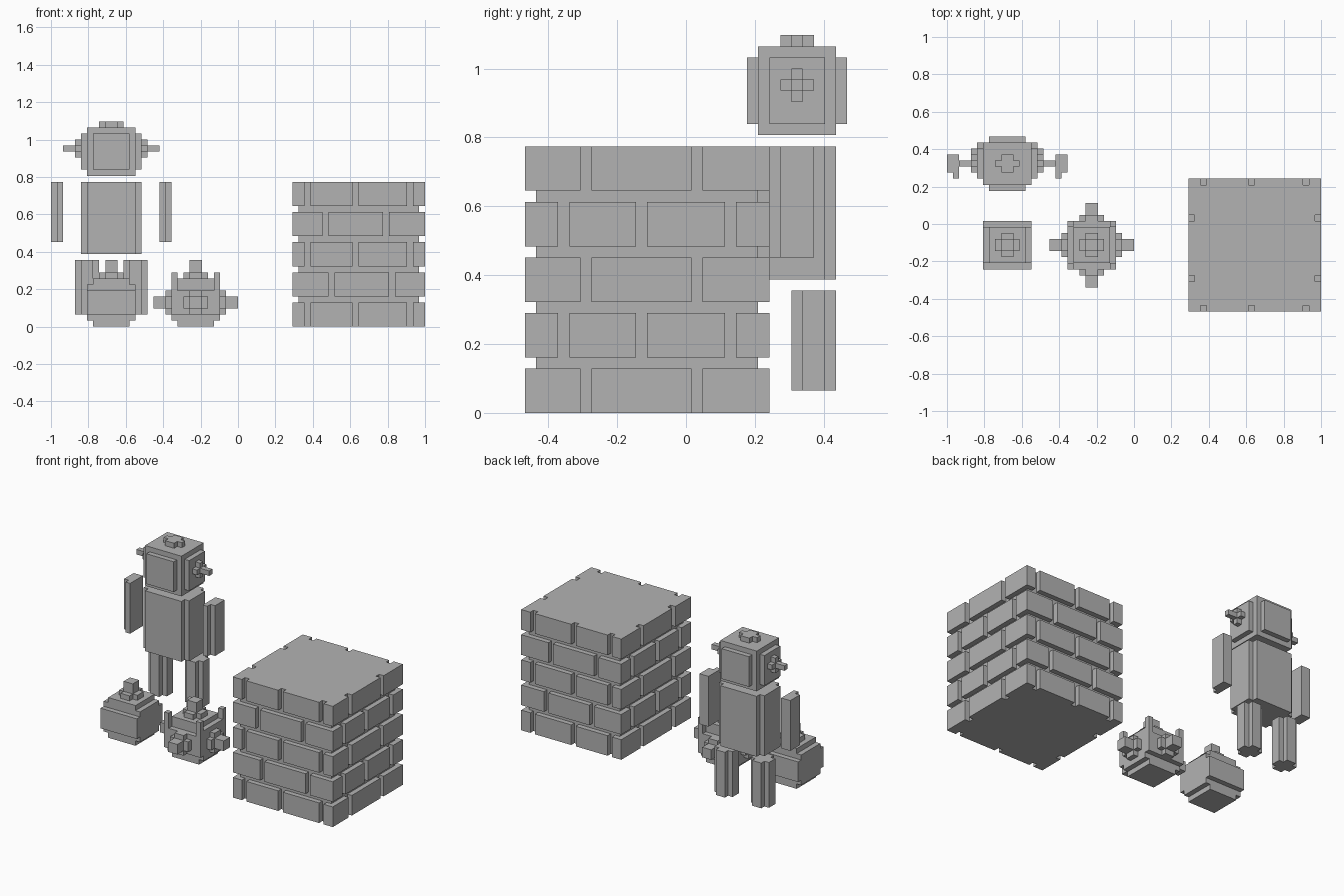
import bpy, bmesh
from mathutils import Vector

if "Cube" in bpy.data.objects:
    bpy.data.objects.remove(bpy.data.objects["Cube"], do_unlink=True)

U = 2 / 62                      # size of one cell
ORIGIN = Vector((31, 14.5, 0))  # grid centre

grey = bpy.data.materials.new("plain_grey")
grey.use_nodes = True
grey.diffuse_color = (0.45, 0.45, 0.45, 1)
grey.node_tree.nodes["Principled BSDF"].inputs["Base Color"].default_value = grey.diffuse_color


def box(x, y, z):
    """Cells of a box, each argument a (start, end) pair."""
    return {(i, j, k) for i in range(*x) for j in range(*y) for k in range(*z)}


def around(cx, cy, hx, hy, z):
    return box((cx - hx, cx + hx), (cy - hy, cy + hy), z)


def build(name, cells):
    """Skin a set of cells with its outer faces only."""
    bm = bmesh.new()
    for c in cells:
        for axis in range(3):
            for side in (0, 1):
                n = list(c)
                n[axis] += 2 * side - 1
                if tuple(n) in cells:
                    continue
                a, b = (axis + 1) % 3, (axis + 2) % 3
                quad = []
                for da, db in ((0, 0), (1, 0), (1, 1), (0, 1)):
                    p = Vector(c)
                    p[axis] += side
                    p[a] += da
                    p[b] += db
                    quad.append(bm.verts.new((p - ORIGIN) * U))
                bm.faces.new(quad if side else quad[::-1])
    bmesh.ops.remove_doubles(bm, verts=bm.verts, dist=U * 0.01)
    bmesh.ops.dissolve_limit(bm, angle_limit=0.01, verts=bm.verts, edges=bm.edges)
    mesh = bpy.data.meshes.new(name)
    bm.to_mesh(mesh)
    bm.free()
    mesh.materials.append(grey)
    obj = bpy.data.objects.new(name, mesh)
    bpy.context.collection.objects.link(obj)
    return obj


# Brick block: a mortar core with five courses of raised bricks
brick = box((41, 61), (1, 21), (0, 24))
x_gaps = [(42, 50, 59), (46, 56), (42, 50, 59), (45, 55), (42, 50, 59)]
for row, gaps in enumerate(x_gaps):
    y_gaps = (3, 10, 18) if row % 2 else (5, 15)
    z = (row * 5, row * 5 + 4)
    course = box((40, 62), (0, 22), z)
    for g in gaps:
        course -= box((g, g + 1), (0, 1), z) | box((g, g + 1), (21, 22), z)
    for g in y_gaps:
        course -= box((40, 41), (g, g + 1), z) | box((61, 62), (g, g + 1), z)
    brick |= course
# recessed joints between courses
for row in range(4):
    z = (row * 5 + 4, row * 5 + 5)
    brick -= box((40, 62), (0, 22), z) - box((41, 61), (1, 21), z)
build("brick_block", brick)

# Figure: head with a cap and two ear studs
head = box((6, 14), (21, 28), (25, 33))
head |= box((7, 13), (20, 29), (26, 32))
head |= box((5, 15), (22, 27), (26, 32))
head |= box((8, 12), (24, 25), (33, 34)) | box((9, 11), (23, 26), (33, 34))
for plate, stem in (((4, 5), (2, 4)), ((15, 16), (16, 18))):
    head |= box(plate, (24, 25), (28, 31)) | box(plate, (23, 26), (29, 30))
    head |= box(stem, (24, 25), (29, 30))
build("head", head)

# Figure: body with notched corners
build("torso", box((6, 14), (21, 28), (12, 24)) | box((5, 15), (22, 27), (12, 24)))

# Figure: separate arms and legs
for name, outer, inner, leg_x in (("right", 0, 1, 6), ("left", 19, 18, 14)):
    arm = box((outer, outer + 1), (23, 26), (14, 24))
    arm |= box((inner, inner + 1), (22, 26), (14, 24))
    build(name + "_arm", arm)
    leg = around(leg_x, 26, 2, 1, (2, 11)) | around(leg_x, 26, 1, 2, (2, 11))
    build(name + "_leg", leg)


def round_body(cx, cy):
    """Stepped ball with a stalk on top."""
    cells = around(cx, cy, 3, 3, (0, 8))
    cells |= around(cx, cy, 4, 3, (1, 7)) | around(cx, cy, 4, 4, (2, 6))
    cells |= around(cx, cy, 2, 1, (8, 9)) | around(cx, cy, 1, 2, (8, 9))
    return cells | around(cx, cy, 1, 1, (9, 11))


build("round_gourd", round_body(10, 11))

# Spiked ball: the same body with side spikes and corner studs
CX, CY = 24, 11
spiky = round_body(CX, CY)
for s in (-1, 1):
    plate = sorted((4 * s, 5 * s))
    stem = sorted((5 * s, 7 * s))
    for a, h, z in ((plate, 2, (3, 5)), (plate, 1, (2, 6)), (stem, 1, (3, 5))):
        spiky |= box((CX + a[0], CX + a[1]), (CY - h, CY + h), z)
        spiky |= box((CX - h, CX + h), (CY + a[0], CY + a[1]), z)
    for t in (-1, 1):
        x = CX + (3 if s > 0 else -4)
        y = CY + (3 if t > 0 else -4)
        spiky |= box((x, x + 1), (y, y + 1), (6, 9))
build("spiked_ball", spiky)
